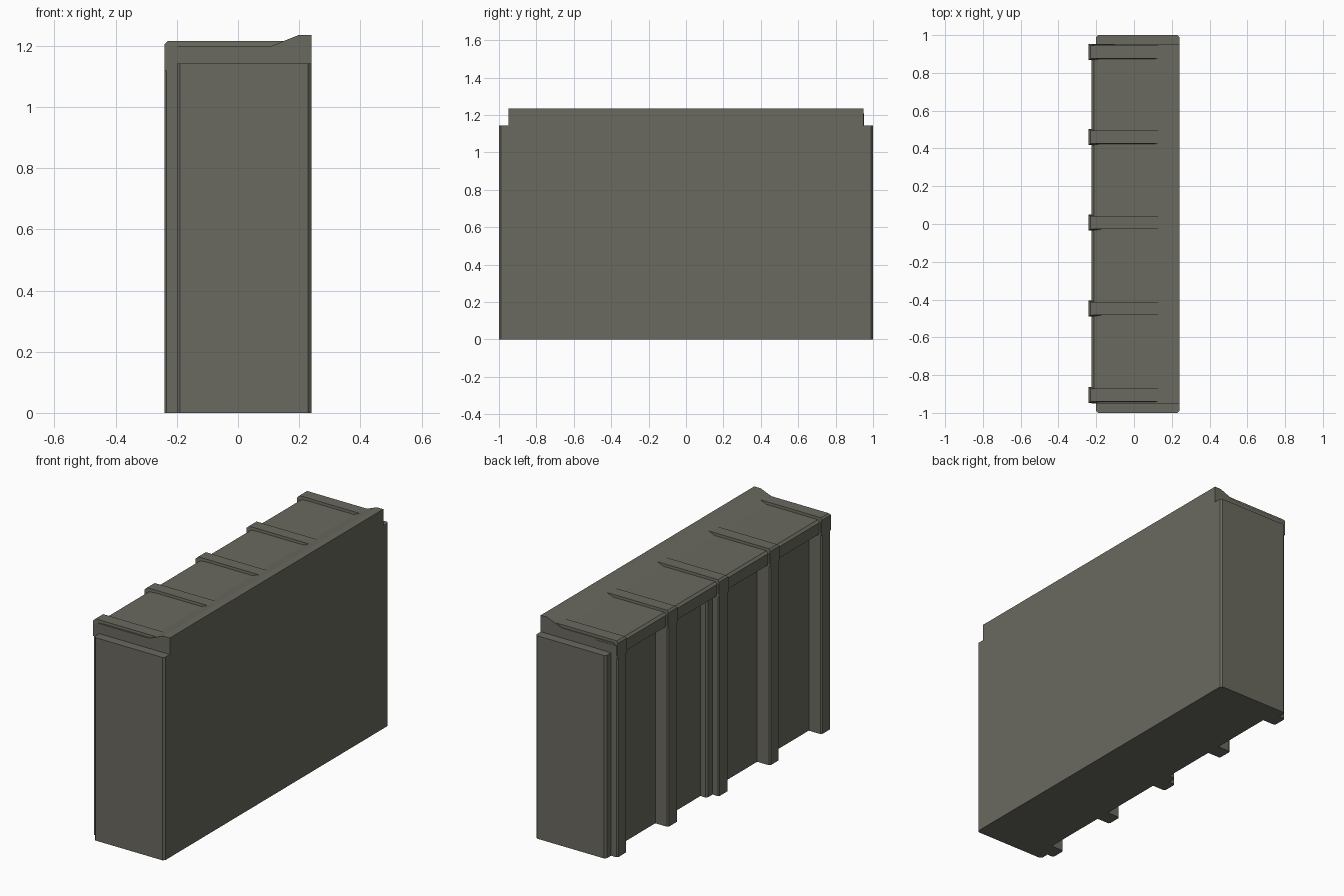
import bpy, bmesh

if "Cube" in bpy.data.objects:
    bpy.data.objects.remove(bpy.data.objects["Cube"])

stone = bpy.data.materials.new("olive_grey")
stone.diffuse_color = (0.145, 0.143, 0.115, 1)
stone.use_nodes = True
stone.node_tree.nodes["Principled BSDF"].inputs["Base Color"].default_value = stone.diffuse_color


def prism(name, points, axis, lo, hi):
    """Extrude a closed outline: (x, z) points along y, or (x, y) points along z."""
    bm = bmesh.new()

    def place(p, t):
        return (p[0], t, p[1]) if axis == 'Y' else (p[0], p[1], t)
    a = [bm.verts.new(place(p, lo)) for p in points]
    b = [bm.verts.new(place(p, hi)) for p in points]
    n = len(points)
    bm.faces.new(a)
    bm.faces.new(b[::-1])
    for i in range(n):
        bm.faces.new((a[i], b[i], b[(i + 1) % n], a[(i + 1) % n]))
    bmesh.ops.recalc_face_normals(bm, faces=bm.faces)
    me = bpy.data.meshes.new(name)
    bm.to_mesh(me)
    bm.free()
    me.materials.append(stone)
    ob = bpy.data.objects.new(name, me)
    bpy.context.collection.objects.link(ob)
    return ob


def chamfered(x0, x1, y0, y1, c=0.01):
    """Rectangle outline with all four corners cut."""
    return [(x0 + c, y0), (x1 - c, y0), (x1, y0 + c), (x1, y1 - c),
            (x1 - c, y1), (x0 + c, y1), (x0, y1 - c), (x0, y0 + c)]


# Wall core with raised lip and overhanging lintel on the left side
prism("wall_core",
      [(0.24, 0), (0.24, 1.236), (0.2, 1.236), (0.11, 1.2), (-0.212, 1.2),
       (-0.225, 1.188), (-0.225, 1.125), (-0.16, 1.125), (-0.16, 0)],
      'Y', -0.95, 0.95)

# Lower end blocks with chamfered corners
for s, label in ((-1, "front"), (1, "back")):
    ys = sorted((s * 0.93, s * 1.0))
    outline = chamfered(-0.2, 0.24, *ys, c=0.011)
    prism(label + "_end_block", outline, 'Z', 0, 1.143)

# Seam strip beside the middle rib
prism("seam_strip", chamfered(-0.2, -0.1, 0.03, 0.1), 'Z', 0, 1.143)

# Vertical ribs, each carried over the top as a shallow band
for i, y in enumerate((-0.906, -0.447, 0.008, 0.46, 0.91)):
    h = 0.042
    prism(f"rib_{i + 1}",
          [(-0.1, y - h), (-0.1, y + h), (-0.233, y + h), (-0.24, y + h - 0.007),
           (-0.24, y - h + 0.007), (-0.233, y - h)], 'Z', 0, 1.19)
    band = prism(f"rib_band_{i + 1}",
                 [(-0.24, 1.12), (-0.24, 1.205), (-0.23, 1.215), (0.15, 1.215), (0.15, 1.12)],
                 'Y', y - h, y + h)
    # Slope the long top edges of the band
    for v in band.data.vertices:
        if v.co.z > 1.21:
            v.co.y += 0.008 if v.co.y < y else -0.008
